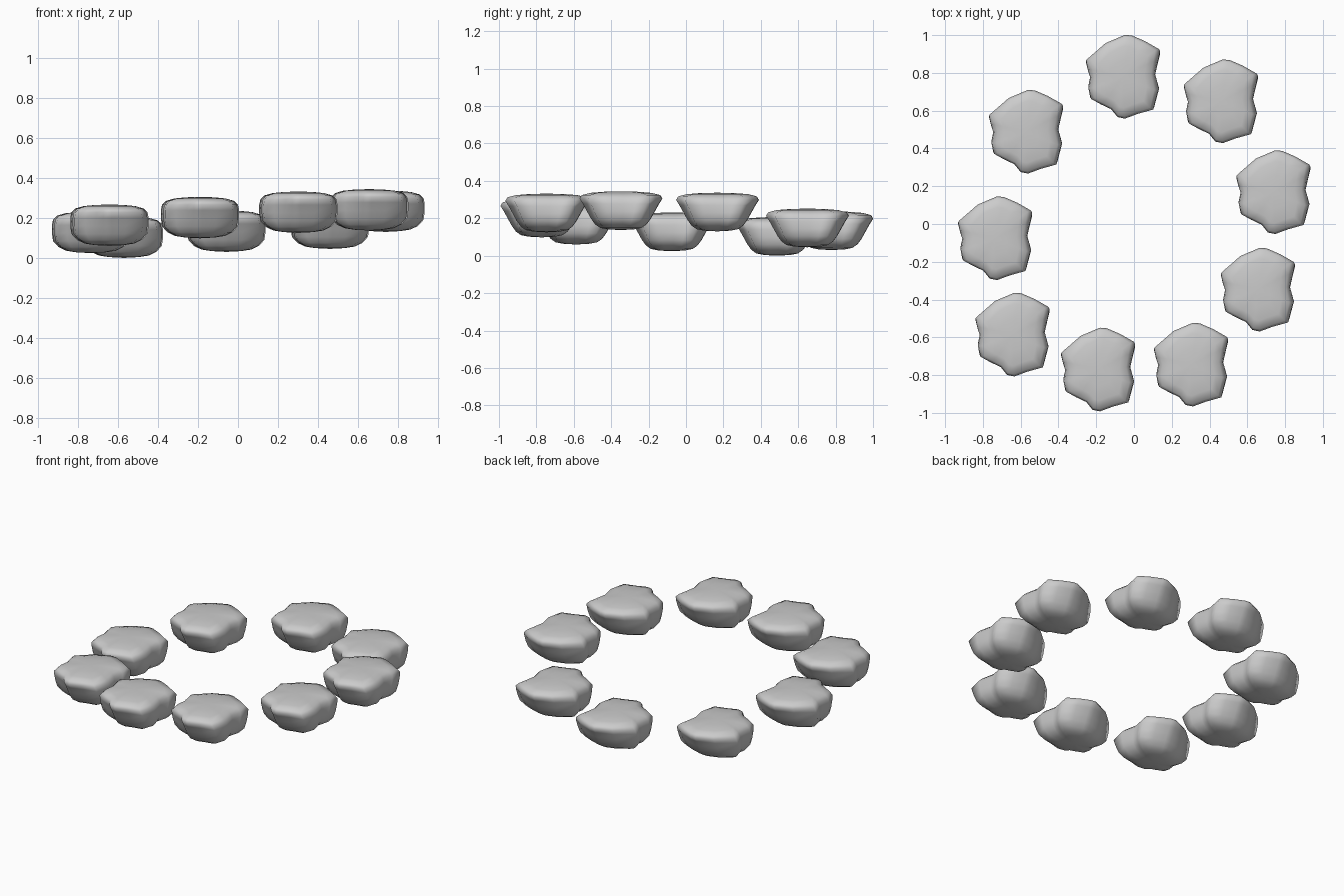
import bpy, bmesh

if "Cube" in bpy.data.objects:
    bpy.data.objects.remove(bpy.data.objects["Cube"])

# plan outline of one stone, counter-clockwise from the left back corner
OUTLINE = [(-.196, .095), (-.185, .04), (-.174, 0), (-.184, -.06), (-.174, -.116),
           (-.12, -.145), (-.065, -.17), (-.03, -.212), (.01, -.22), (.08, -.195),
           (.165, -.172), (.19, -.07), (.17, .016), (.183, .085), (.196, .148),
           (.12, .19), (.048, .22), (.01, .223), (-.095, .18)]
# (height, x scale, y scale): sides near vertical, ends flare out to a lip
RINGS = [(.004, .38, .32), (.012, .64, .5), (.03, .83, .62), (.06, .97, .72),
         (.10, 1, .82), (.14, 1, .92), (.168, .97, 1), (.187, .87, .95),
         (.199, .66, .74), (.205, .36, .4)]


def stone_mesh():
    bm = bmesh.new()
    rings = [[bm.verts.new((x * sx, y * sy, z)) for x, y in OUTLINE]
             for z, sx, sy in RINGS]
    n = len(OUTLINE)
    for a, b in zip(rings, rings[1:]):
        for i in range(n):
            j = (i + 1) % n
            bm.faces.new((a[i], a[j], b[j], b[i]))
    # rounded caps
    for ring, z in ((rings[0], 0), (rings[-1], .207)):
        c = bm.verts.new((0, 0, z))
        for i in range(n):
            bm.faces.new((ring[i], ring[(i + 1) % n], c))
    bmesh.ops.recalc_face_normals(bm, faces=bm.faces)
    for f in bm.faces:
        f.smooth = True
    me = bpy.data.meshes.new("stone")
    bm.to_mesh(me)
    bm.free()
    return me


# ring of identical stones on sloping ground
PLACES = [(-.058, .778, .03), (.46, .648, .045), (.738, .167, .13),
          (.656, -.349, .137), (.302, -.746, .125), (-.19, -.772, .098),
          (-.643, -.587, .06), (-.735, -.077, .024), (-.571, .487, 0)]
mesh = stone_mesh()
for k, p in enumerate(PLACES):
    ob = bpy.data.objects.new(f"stone_{k + 1}", mesh)
    ob.location = p
    bpy.context.collection.objects.link(ob)
